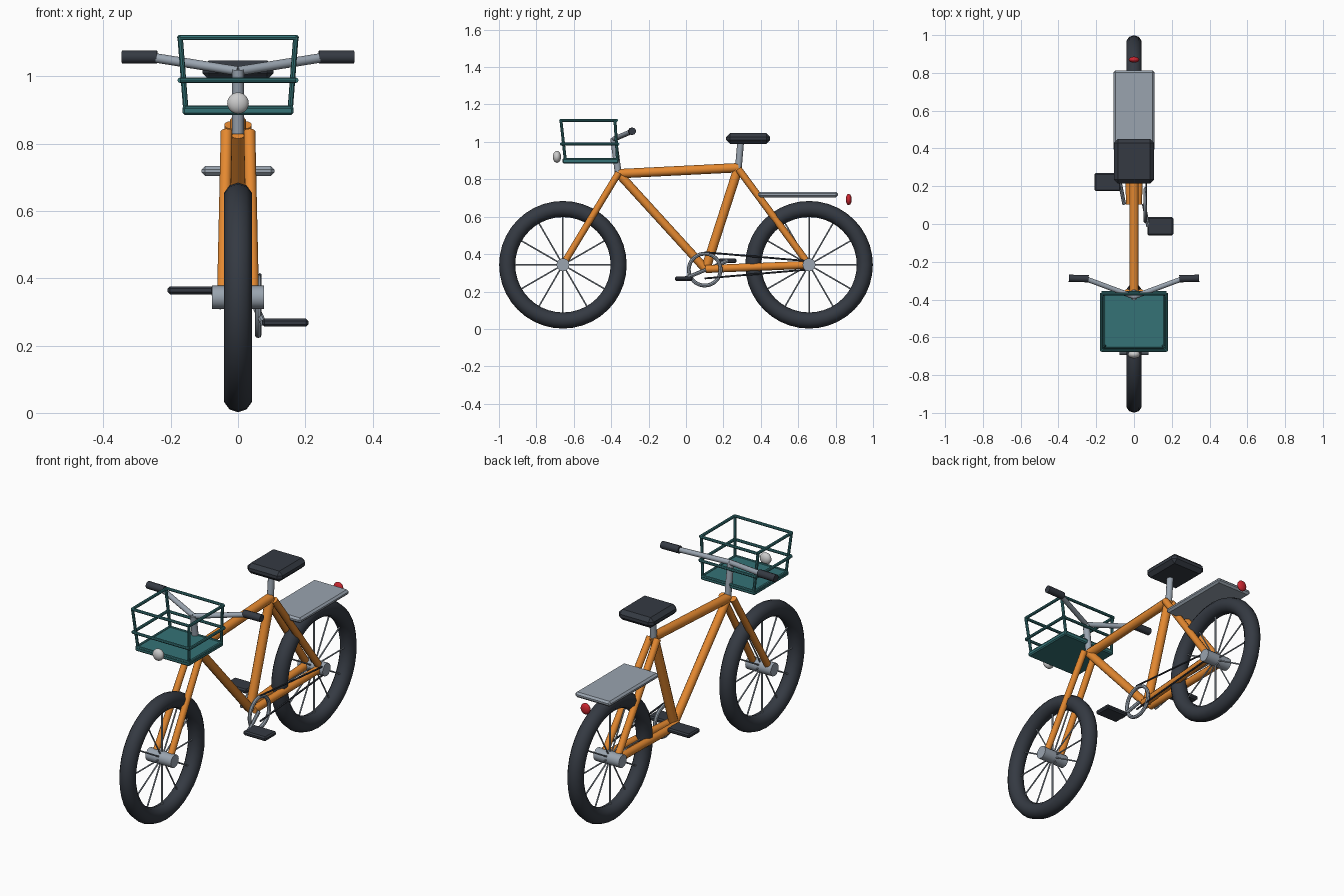
import bpy, math
from mathutils import Vector

if "Cube" in bpy.data.objects:
    bpy.data.objects.remove(bpy.data.objects["Cube"])


def mat(name, rgb):
    m = bpy.data.materials.new(name)
    m.diffuse_color = (*rgb, 1)
    m.use_nodes = True
    m.node_tree.nodes["Principled BSDF"].inputs["Base Color"].default_value = m.diffuse_color
    return m


RUBBER = mat("rubber", (0.035, 0.042, 0.055))
ORANGE = mat("orange", (0.78, 0.25, 0.03))
STEEL = mat("steel", (0.32, 0.37, 0.43))
TEAL = mat("teal", (0.035, 0.17, 0.18))
WHITE = mat("white", (0.8, 0.8, 0.78))
RED = mat("red", (0.6, 0.02, 0.03))


def finish(name, m, smooth=True):
    o = bpy.context.object
    o.name = name
    o.data.materials.append(m)
    if smooth:
        bpy.ops.object.shade_smooth_by_angle(angle=math.radians(40))
    return o


def tube(name, a, b, r, m, sides=10):
    a, b = Vector(a), Vector(b)
    d = b - a
    bpy.ops.mesh.primitive_cylinder_add(
        vertices=sides, radius=r, depth=d.length, location=(a + b) / 2,
        rotation=d.to_track_quat('Z', 'Y').to_euler())
    return finish(name, m)


def box(name, lo, hi, bevel, m):
    lo, hi = Vector(lo), Vector(hi)
    bpy.ops.mesh.primitive_cube_add(size=1, location=(lo + hi) / 2)
    o = bpy.context.object
    o.scale = hi - lo
    bpy.ops.object.transform_apply(location=False, rotation=False, scale=True)
    mod = o.modifiers.new("bevel", 'BEVEL')
    mod.width, mod.segments = bevel, 1
    return finish(name, m, False)


def ring(name, loc, major, minor, m, sides=10):
    bpy.ops.mesh.primitive_torus_add(
        major_segments=40, minor_segments=sides, major_radius=major,
        minor_radius=minor, location=loc, rotation=(0, math.pi / 2, 0))
    return finish(name, m)


def lamp(name, loc, size, m):
    bpy.ops.mesh.primitive_uv_sphere_add(segments=16, ring_count=10, radius=1, location=loc)
    bpy.context.object.scale = size
    return finish(name, m)


# Wheels: tyre, hub and twelve spokes
AXLE_Z = 0.343
for end, y in (("front", -0.658), ("rear", 0.658)):
    ring(end + "_tyre", (0, y, AXLE_Z), 0.298, 0.043, RUBBER)
    tube(end + "_hub", (-0.077, y, AXLE_Z), (0.077, y, AXLE_Z), 0.035, STEEL, 12)
    for i in range(12):
        t = i * math.pi / 6
        tube(f"{end}_spoke_{i}", (0, y, AXLE_Z),
             (0, y + 0.27 * math.cos(t), AXLE_Z + 0.27 * math.sin(t)), 0.004, STEEL, 6)

# Frame
head, seat_top, crank = (0, -0.36, 0.83), (0, 0.28, 0.862), (0, 0.105, 0.32)
tube("top_tube", head, seat_top, 0.025, ORANGE)
tube("down_tube", head, crank, 0.023, ORANGE)
tube("seat_tube", seat_top, crank, 0.025, ORANGE)
for side, s in (("left", -1), ("right", 1)):
    tube("fork_" + side, (s * 0.034, -0.36, 0.835), (s * 0.045, -0.658, AXLE_Z), 0.018, ORANGE)
    tube("seat_stay_" + side, (s * 0.022, 0.28, 0.855), (s * 0.04, 0.658, AXLE_Z), 0.019, ORANGE)
    tube("chain_stay_" + side, (s * 0.022, 0.105, 0.32), (s * 0.04, 0.658, AXLE_Z), 0.021, ORANGE)

    # Handlebar halves and grips
    tube("handlebar_" + side, (0, -0.385, 1.015), (s * 0.25, -0.292, 1.055), 0.014, STEEL)
    tube("grip_" + side, (s * 0.24, -0.29, 1.057), (s * 0.345, -0.287, 1.057), 0.02, RUBBER)

    # Cranks and pedals, opposite each other
    py, pz = 0.105 - s * 0.117, 0.316 - s * 0.048
    tube("crank_" + side, (s * 0.052, 0.105, 0.316), (s * 0.075, py, pz), 0.01, STEEL, 8)
    box("pedal_" + side, (s * 0.14 - 0.069, py - 0.048, pz - 0.012),
        (s * 0.14 + 0.069, py + 0.048, pz + 0.012), 0.007, RUBBER)

# Stem, seat post, saddle, carrier
tube("stem", (0, -0.362, 0.83), (0, -0.387, 1.02), 0.018, STEEL)
tube("seat_post", (0, 0.28, 0.86), (0, 0.293, 1.01), 0.018, STEEL)
box("saddle", (-0.106, 0.215, 0.99), (0.106, 0.45, 1.047), 0.02, RUBBER)
box("rear_rack", (-0.108, 0.385, 0.704), (0.108, 0.813, 0.733), 0.01, STEEL)

# Drivetrain
ring("chainring", (0.06, 0.1, 0.317), 0.085, 0.01, STEEL, 8)
tube("chain_upper", (0.065, 0.1, 0.41), (0.065, 0.658, 0.362), 0.005, RUBBER, 6)
tube("chain_lower", (0.065, 0.1, 0.27), (0.065, 0.658, 0.318), 0.005, RUBBER, 6)

# Basket: floor, three hoops and four corner posts
box("basket_floor", (-0.165, -0.66, 0.885), (0.165, -0.36, 0.908), 0.006, TEAL)
for n, (z, w, y0, y1) in enumerate(((0.905, 0.157, -0.652, -0.366),
                                    (0.988, 0.172, -0.667, -0.364),
                                    (1.115, 0.173, -0.67, -0.371))):
    c = [(-w, y0, z), (w, y0, z), (w, y1, z), (-w, y1, z)]
    for i in range(4):
        tube(f"basket_hoop_{n}_{i}", c[i], c[(i + 1) % 4], 0.008, TEAL, 8)
for s in (-1, 1):
    for name, yb, yt in (("front", -0.645, -0.669), ("back", -0.366, -0.38)):
        tube(f"basket_post_{name}_{s}", (s * 0.155, yb, 0.9), (s * 0.172, yt, 1.118), 0.008, TEAL, 8)

# Lights
lamp("headlight", (0, -0.69, 0.92), (0.032, 0.022, 0.032), WHITE)
lamp("tail_light", (0, 0.87, 0.692), (0.028, 0.016, 0.03), RED)
